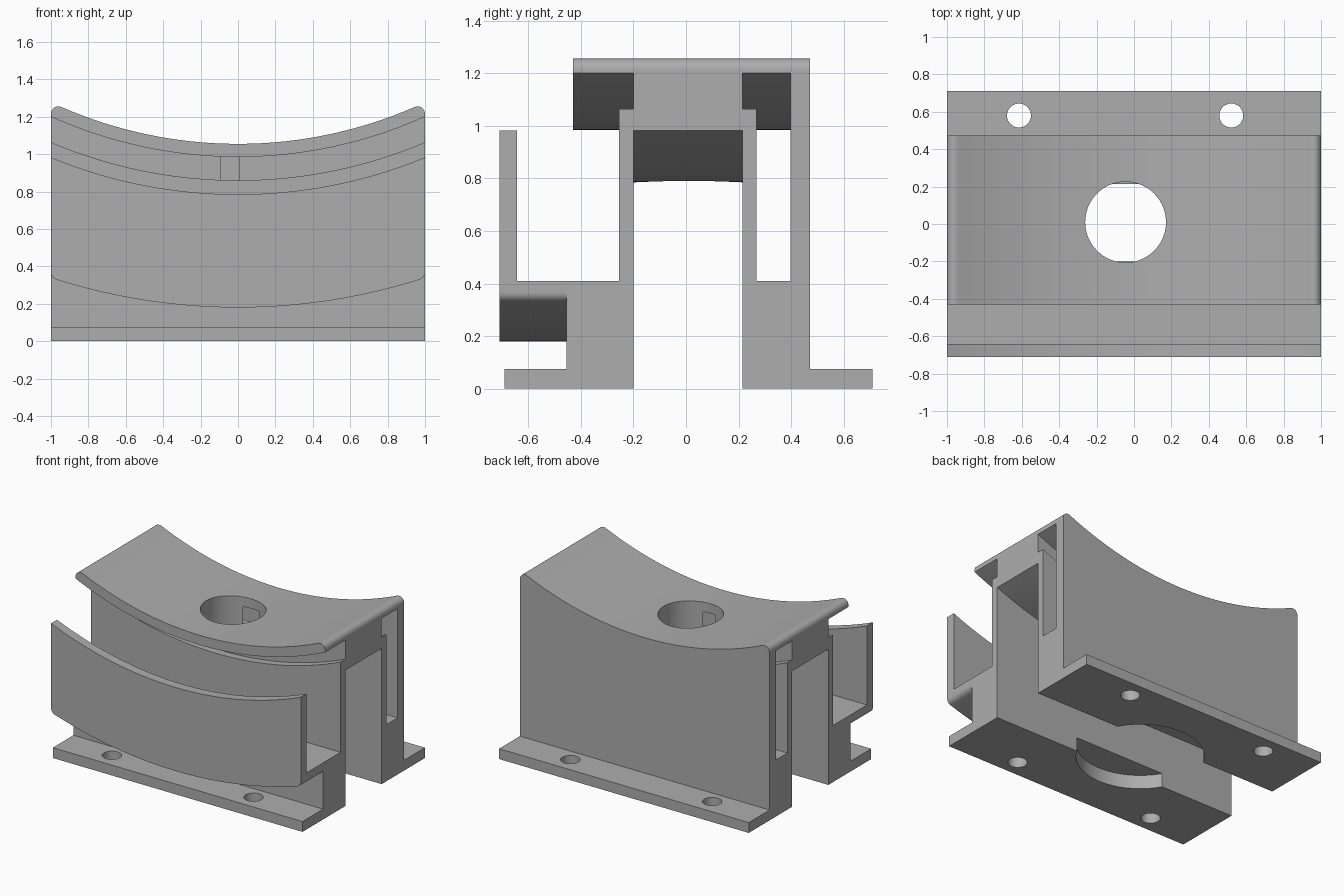
import bpy, bmesh
from math import sqrt, sin, cos, radians, atan2, pi
from mathutils import Vector

cube = bpy.data.objects.get("Cube")
if cube:
    bpy.data.objects.remove(cube, do_unlink=True)

CENTRE_Z = 3.415          # shared axis of all curved surfaces
HALF = 1.0                # half length along x
ROUND = 0.04              # rounding of the curved ends
SHELF = 0.41

grey = bpy.data.materials.new("grey plastic")
grey.use_nodes = True
grey.diffuse_color = (0.42, 0.42, 0.42, 1)
grey.node_tree.nodes["Principled BSDF"].inputs["Base Color"].default_value = (0.42, 0.42, 0.42, 1)


def arc(low, half=HALF, steps=56):
    """Points of a concentric arc, left to right, whose lowest height is low."""
    r = CENTRE_Z - low
    a = atan2(half, sqrt(r * r - half * half))
    angles = [a * (2 * i / steps - 1) for i in range(steps + 1)]
    return [(r * sin(t), CENTRE_Z - r * cos(t)) for t in angles]


def flat(z):
    return [(-HALF, z), (HALF, z)]


def rounded_arc(low, side):
    """Arc with rounded ends; side is 1 for an upper edge, -1 for a lower edge."""
    r = CENTRE_Z - low + side * ROUND
    cx = HALF - ROUND
    cz = CENTRE_Z - sqrt(r * r - cx * cx)
    lean = atan2(cx, CENTRE_Z - cz)
    start = pi / 2 + lean if side > 0 else lean - pi / 2
    fillet = [(cx + ROUND * cos(start * (1 - i / 8)), cz + ROUND * sin(start * (1 - i / 8)))
              for i in range(9)]
    middle = arc(low, fillet[0][0])[1:-1]
    return [(-x, z) for x, z in reversed(fillet)] + middle + fillet


def extrude(name, points, offset):
    """Closed prism from 3D outline points moved by offset."""
    bm = bmesh.new()
    face = bm.faces.new([bm.verts.new(p) for p in points])
    new = bmesh.ops.extrude_face_region(bm, geom=[face])["geom"]
    bmesh.ops.translate(bm, vec=Vector(offset),
                        verts=[g for g in new if isinstance(g, bmesh.types.BMVert)])
    bmesh.ops.recalc_face_normals(bm, faces=bm.faces)
    mesh = bpy.data.meshes.new(name)
    bm.to_mesh(mesh)
    bm.free()
    obj = bpy.data.objects.new(name, mesh)
    bpy.context.collection.objects.link(obj)
    mesh.materials.append(grey)
    return obj


def slab(name, y0, y1, lower, upper):
    """Solid between two x-z edges, running from y0 to y1."""
    outline = lower + upper[::-1]
    return extrude(name, [(x, y0, z) for x, z in outline], (0, y1 - y0, 0))


def drill(obj, x, y, radius, z0, z1, sides=64):
    ring = [(x + radius * cos(2 * pi * i / sides), y + radius * sin(2 * pi * i / sides), z0)
            for i in range(sides)]
    cutter = extrude("cutter", ring, (0, 0, z1 - z0))
    cutter.hide_render = True
    mod = obj.modifiers.new("hole", "BOOLEAN")
    mod.operation = "DIFFERENCE"
    mod.solver = "EXACT"
    mod.object = cutter
    bpy.context.view_layer.objects.active = obj
    bpy.ops.object.modifier_apply(modifier=mod.name)
    bpy.data.objects.remove(cutter, do_unlink=True)


# Main y stations of the cross-section
IN_F, IN_B = -0.20, 0.215
WALL_F, WALL_B = -0.255, 0.268
HOLE_X, HOLE_Y = -0.045, 0.01

# Curved saddle on top and the core below it, with the round opening
saddle = slab("saddle_plate", -0.43, 0.472, arc(0.985), rounded_arc(1.055, 1))
core = slab("saddle_core", IN_F, IN_B, arc(0.785), arc(0.985))
for part in (saddle, core):
    drill(part, HOLE_X, HOLE_Y, 0.216, 0.5, 1.5)

# Upright walls
parts = [
    saddle, core,
    slab("front_inner_wall", WALL_F, IN_F, flat(SHELF), arc(0.86)),
    slab("back_inner_wall", IN_B, WALL_B, flat(SHELF), arc(0.86)),
    slab("back_outer_wall", 0.398, 0.472, flat(SHELF), arc(0.985)),
    slab("front_shelf", -0.71, -0.455, rounded_arc(0.18, -1), flat(SHELF)),
    slab("front_lip", -0.71, -0.642, flat(SHELF), arc(0.785)),
]

# L-shaped bases with screw holes and a round recess underneath
for name, inner, outer, toe, hole_y in (("front_base", IN_F, -0.455, -0.69, -0.565),
                                        ("back_base", IN_B, 0.472, 0.71, 0.58)):
    profile = [(inner, 0), (toe, 0), (toe, 0.075), (outer, 0.075), (outer, SHELF), (inner, SHELF)]
    base = extrude(name, [(-HALF, y, z) for y, z in profile], (2 * HALF, 0, 0))
    for x in (-0.615, 0.52):
        drill(base, x, hole_y, 0.064, -0.1, 0.2, 40)
    drill(base, HOLE_X, HOLE_Y, 0.42, -0.1, 0.1)
    parts.append(base)

# Smooth curves, sharp corners
bpy.ops.object.select_all(action="DESELECT")
for part in parts:
    part.select_set(True)
bpy.context.view_layer.objects.active = saddle
bpy.ops.object.shade_smooth_by_angle(angle=radians(30))
